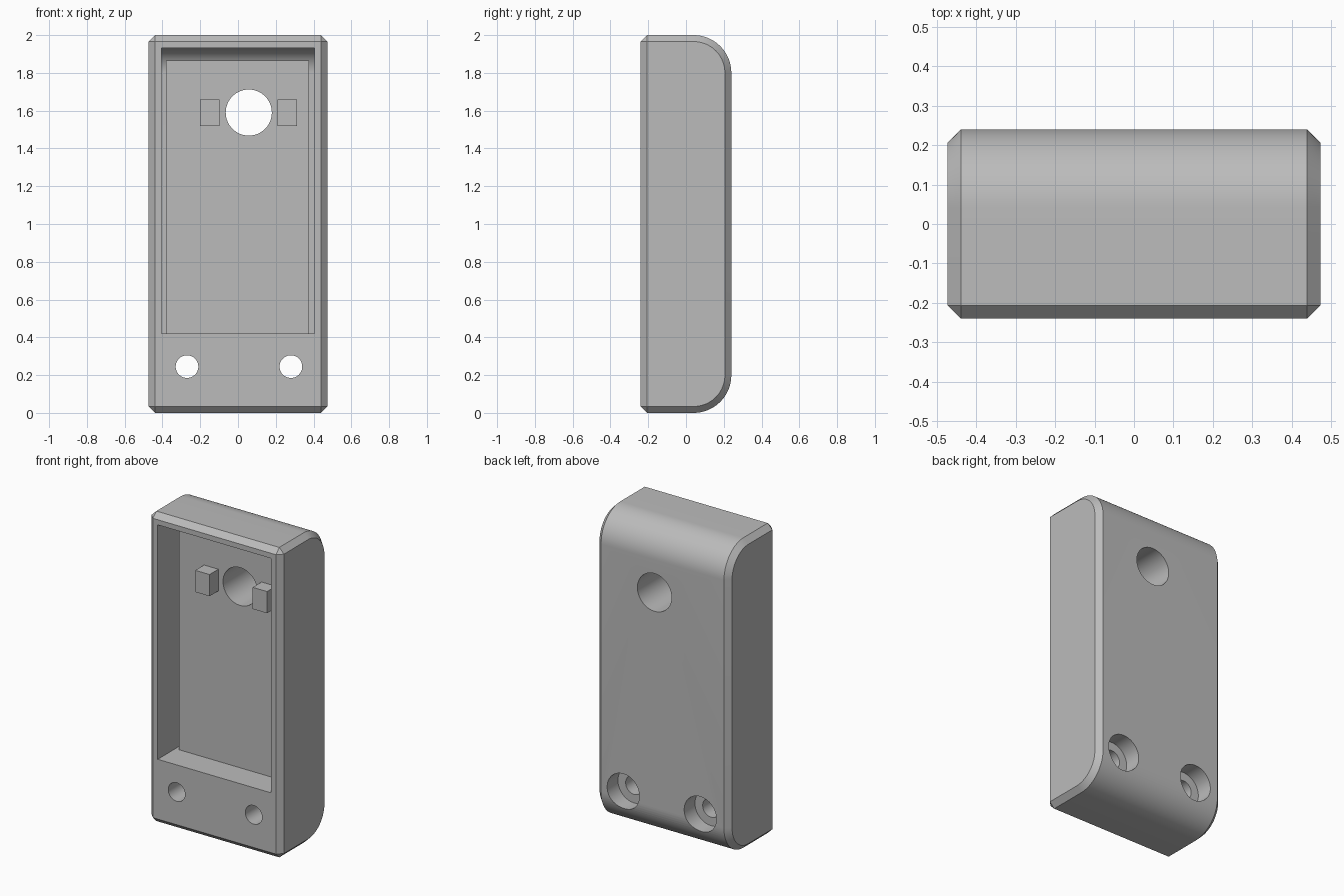
import bpy, bmesh, math

cube = bpy.data.objects.get("Cube")
if cube:
    bpy.data.objects.remove(cube, do_unlink=True)

grey = bpy.data.materials.new("plain_grey")
grey.use_nodes = True
grey.diffuse_color = (0.5, 0.5, 0.5, 1)
grey.node_tree.nodes["Principled BSDF"].inputs["Base Color"].default_value = (0.5, 0.5, 0.5, 1)

W, D, H = 0.473, 0.24, 2.0      # half width, half depth, height
BEVEL, RADIUS, WALL = 0.034, 0.2, 0.067
PAD_Y = -0.06                   # front plane of the raised pad


def finish(name, bm):
    bmesh.ops.remove_doubles(bm, verts=bm.verts, dist=1e-5)
    bmesh.ops.recalc_face_normals(bm, faces=bm.faces)
    mesh = bpy.data.meshes.new(name)
    bm.to_mesh(mesh)
    bm.free()
    mesh.materials.append(grey)
    obj = bpy.data.objects.new(name, mesh)
    bpy.context.collection.objects.link(obj)
    return obj


def arc(cy, cz, r, start, steps=20):
    """Quarter arc in the side plane."""
    angles = [math.radians(start + 90 * i / steps) for i in range(steps + 1)]
    return [(cy + r * math.cos(a), cz + r * math.sin(a)) for a in angles]


def loft(name, sections):
    """Join side-plane outlines (x, points) into a closed solid."""
    bm = bmesh.new()
    rings = [[bm.verts.new((x, y, z)) for y, z in pts] for x, pts in sections]
    for a, b in zip(rings, rings[1:]):
        for i in range(len(a)):
            j = (i + 1) % len(a)
            bm.faces.new((a[i], a[j], b[j], b[i]))
    bm.faces.new(rings[0])
    bm.faces.new(rings[-1])
    bmesh.ops.dissolve_degenerate(bm, edges=bm.edges, dist=1e-5)
    return finish(name, bm)


def box(name, x0, x1, y0, y1, z0, z1):
    return loft(name, [(x, [(y0, z0), (y1, z0), (y1, z1), (y0, z1)]) for x in (x0, x1)])


def rod(name, x, z, r, y0, y1):
    """Cylinder running front to back."""
    bm = bmesh.new()
    bmesh.ops.create_cone(bm, cap_ends=True, segments=64, radius1=r, radius2=r, depth=y1 - y0)
    for v in bm.verts:
        v.co = (x + v.co.x, (y0 + y1) / 2 + v.co.z, z + v.co.y)
    return finish(name, bm)


def cut(obj, cutters):
    bpy.context.view_layer.objects.active = obj
    for c in cutters:
        mod = obj.modifiers.new("cut", "BOOLEAN")
        mod.operation, mod.solver, mod.object = "DIFFERENCE", "EXACT", c
        bpy.ops.object.modifier_apply(modifier=mod.name)


# Case: chamfered block with rounded back edges
def outline(inset, front):
    cy = D - RADIUS
    r = RADIUS - inset
    return (front + arc(cy, RADIUS, r, -90) + arc(cy, H - RADIUS, r, 0))


f, b = -D, BEVEL
full = outline(0, [(f + b, H), (f, H - b), (f, b), (f + b, 0)])
small = outline(b, [(f + b, H - b), (f + b, H - b), (f + b, b), (f + b, b)])
case = loft("case", [(-W, small), (-W + b, full), (W - b, full), (W, small)])

# Pocket with a rounded upper back edge, following the shell
r = RADIUS - WALL
pocket_side = [(-0.4, 0.42), (D - WALL, 0.42)] + arc(D - RADIUS, H - RADIUS, r, 0) + [(-0.4, H - WALL)]
pocket = loft("pocket_cutter", [(-0.405, pocket_side), (0.405, pocket_side)])

# Holes
sensor_hole = rod("sensor_hole_cutter", 0.057, 1.59, 0.122, -0.5, 0.5)
screw_holes = []
for x in (-0.27, 0.28):
    screw_holes.append(rod("screw_hole_cutter", x, 0.245, 0.06, -0.5, 0.5))
    screw_holes.append(rod("counterbore_cutter", x, 0.245, 0.115, 0.13, 0.5))
cut(case, [pocket, sensor_hole] + screw_holes)

# Raised pad filling most of the pocket
pad = box("inner_pad", -0.38, 0.377, PAD_Y, D - WALL + 0.01, 0.41, 1.865)
cut(pad, [sensor_hole])

for c in [pocket, sensor_hole] + screw_holes:
    bpy.data.objects.remove(c, do_unlink=True)

# Pegs on both sides of the large hole
for side, x in (("right", -0.2), ("left", 0.21)):
    box(side + "_peg", x, x + 0.102, -0.15, PAD_Y + 0.01, 1.52, 1.66)

# Smooth the curved surfaces, keep the edges sharp
for obj in (case, pad):
    bpy.ops.object.select_all(action="DESELECT")
    obj.select_set(True)
    bpy.context.view_layer.objects.active = obj
    bpy.ops.object.shade_smooth_by_angle(angle=math.radians(25))
